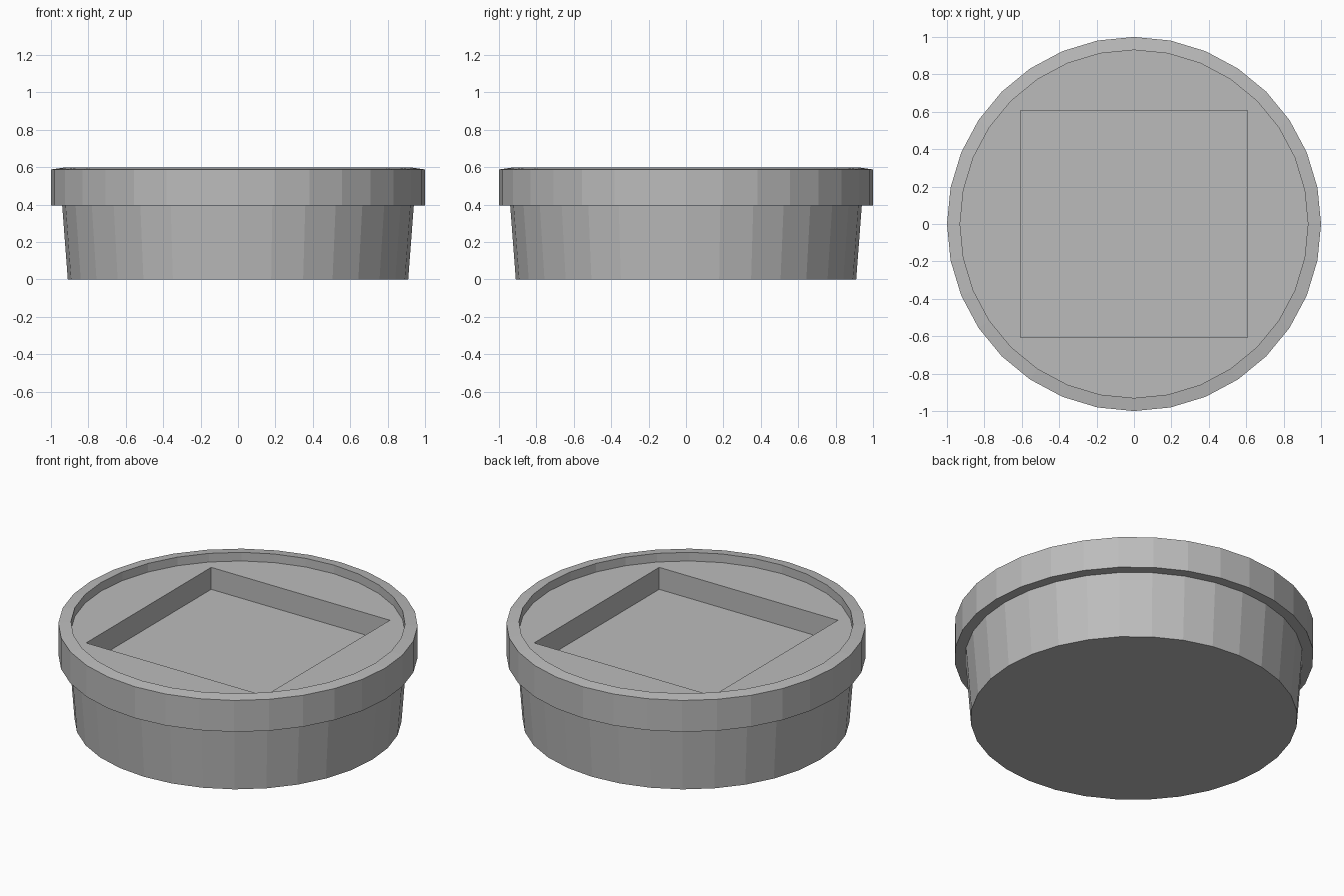
import bpy, bmesh, math

if "Cube" in bpy.data.objects:
    bpy.data.objects.remove(bpy.data.objects["Cube"])

SIDES = 32

grey = bpy.data.materials.new("plain grey")
grey.diffuse_color = (0.5, 0.5, 0.5, 1)
grey.use_nodes = True
grey.node_tree.nodes["Principled BSDF"].inputs["Base Color"].default_value = grey.diffuse_color


def ring(bm, radius, z, square=False):
    """Loop of points on a circle, or on a square of that half-width."""
    verts = []
    for i in range(SIDES):
        a = 2 * math.pi * i / SIDES
        c, s = math.cos(a), math.sin(a)
        r = radius / max(abs(c), abs(s)) if square else radius
        verts.append(bm.verts.new((r * c, r * s, z)))
    return verts


bm = bmesh.new()
loops = [
    ring(bm, 0.91, 0.0),           # tapered base
    ring(bm, 0.94, 0.395),
    ring(bm, 1.0, 0.395),          # overhanging collar
    ring(bm, 1.0, 0.588),
    ring(bm, 0.93, 0.598),         # gently sloped rim
    ring(bm, 0.93, 0.545),         # recessed round floor
    ring(bm, 0.607, 0.545, True),  # square pocket
    ring(bm, 0.607, 0.41, True),
]
for low, high in zip(loops, loops[1:]):
    for i in range(SIDES):
        j = (i + 1) % SIDES
        bm.faces.new((low[i], low[j], high[j], high[i]))

# underside and pocket floor
bm.faces.new(loops[0][::-1])
bm.faces.new(loops[-1])
bmesh.ops.recalc_face_normals(bm, faces=bm.faces[:])

mesh = bpy.data.meshes.new("round_holder")
bm.to_mesh(mesh)
bm.free()
mesh.materials.append(grey)
holder = bpy.data.objects.new("round_holder", mesh)
bpy.context.collection.objects.link(holder)
